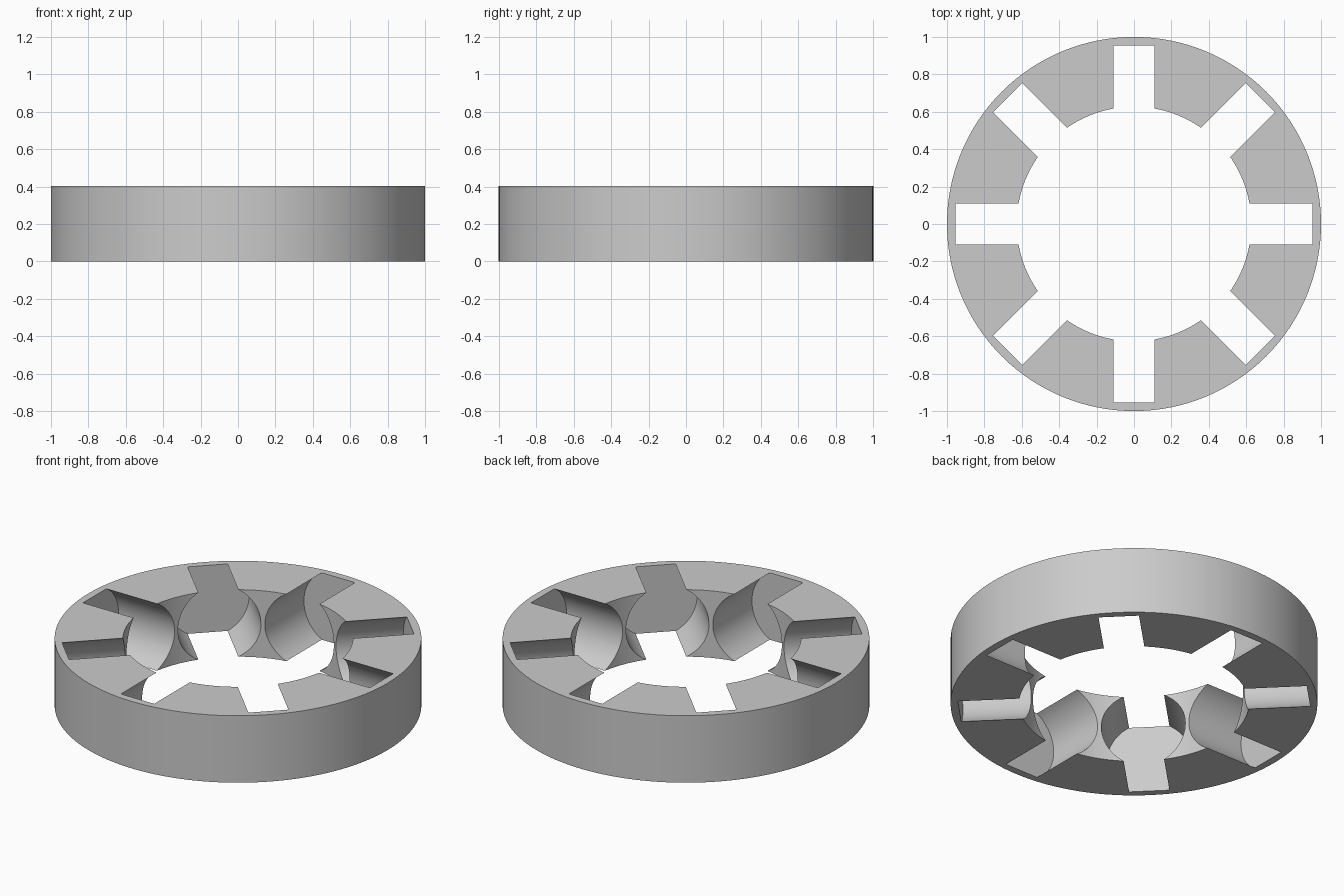
import bpy
import math

HEIGHT = 0.403
OUTER_R, BORE_R = 1.0, 0.627
SLOT_R, SLOT_REACH = 0.23, 0.955

cube = bpy.data.objects.get("Cube")
if cube:
    bpy.data.objects.remove(cube, do_unlink=True)

grey = bpy.data.materials.new("plain_grey")
grey.use_nodes = True
grey.diffuse_color = (0.6, 0.6, 0.6, 1)
grey.node_tree.nodes["Principled BSDF"].inputs["Base Color"].default_value = (0.6, 0.6, 0.6, 1)


def cylinder(name, radius, depth, sides, rotation=(0, 0, 0)):
    bpy.ops.mesh.primitive_cylinder_add(
        vertices=sides, radius=radius, depth=depth,
        location=(0, 0, HEIGHT / 2), rotation=rotation)
    obj = bpy.context.object
    obj.name = name
    obj.data.materials.append(grey)
    return obj


# Solid disc that becomes the holder ring
ring = cylinder("holder_ring", OUTER_R, HEIGHT, 128)

# Central bore, then four full-length bars that cut the eight radial pockets
cutters = [cylinder("bore_cutter", BORE_R, HEIGHT * 2, 128)]
for i in range(4):
    cutters.append(cylinder(f"pocket_cutter_{i + 1}", SLOT_R, SLOT_REACH * 2, 64,
                            (math.pi / 2, 0, i * math.pi / 4)))

bpy.ops.object.select_all(action='DESELECT')
ring.select_set(True)
bpy.context.view_layer.objects.active = ring
for cutter in cutters:
    mod = ring.modifiers.new(cutter.name, 'BOOLEAN')
    mod.operation = 'DIFFERENCE'
    mod.solver = 'EXACT'
    mod.object = cutter
    bpy.ops.object.modifier_apply(modifier=mod.name)
    bpy.data.objects.remove(cutter, do_unlink=True)

# Smooth round walls, crisp rims
bpy.ops.object.shade_smooth_by_angle(angle=math.radians(25))
